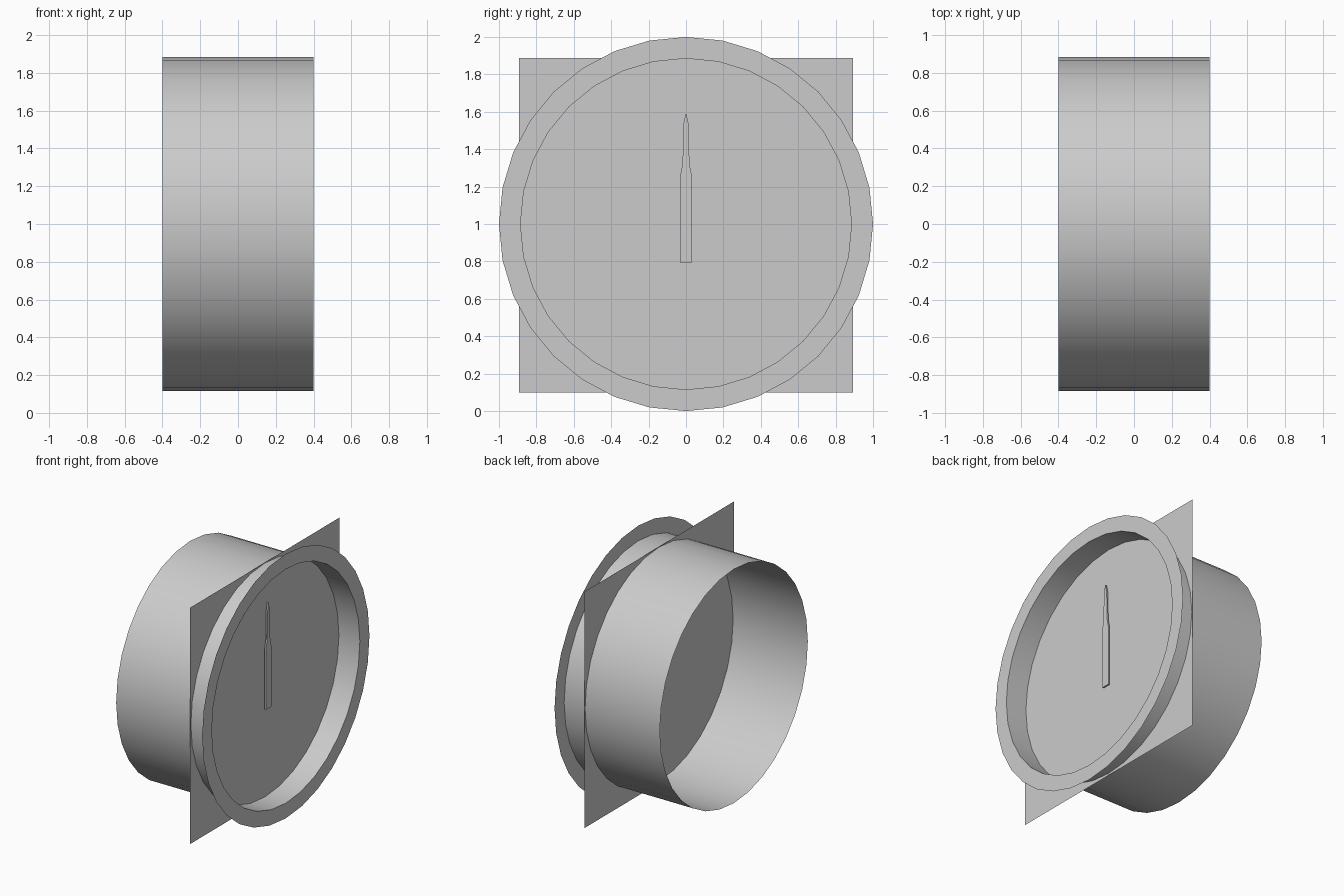
import bpy, bmesh, math

if "Cube" in bpy.data.objects:
    bpy.data.objects.remove(bpy.data.objects["Cube"])

SIDES = 32
TUBE_R, RIM_R = 0.885, 1.0
CENTRE_Z = 1.0

grey = bpy.data.materials.new("light_grey")
grey.diffuse_color = (0.6, 0.6, 0.6, 1)
grey.use_nodes = True
grey.node_tree.nodes["Principled BSDF"].inputs["Base Color"].default_value = grey.diffuse_color


def add_object(name, bm):
    mesh = bpy.data.meshes.new(name)
    bm.to_mesh(mesh)
    bm.free()
    mesh.materials.append(grey)
    obj = bpy.data.objects.new(name, mesh)
    bpy.context.collection.objects.link(obj)
    return obj


def circle(bm, x, radius):
    angles = [2 * math.pi * i / SIDES for i in range(SIDES)]
    return [bm.verts.new((x, radius * math.cos(a), CENTRE_Z + radius * math.sin(a)))
            for a in angles]


def band(name, start, end, smooth):
    """Strip of quads joining two circles, each given as (x, radius)."""
    bm = bmesh.new()
    a, b = circle(bm, *start), circle(bm, *end)
    for i in range(SIDES):
        j = (i + 1) % SIDES
        bm.faces.new((a[i], a[j], b[j], b[i])).smooth = smooth
    return add_object(name, bm)


def flat_shape(name, x, outline, depth=0):
    """Flat (y, z) outline facing +x, optionally with a thickness."""
    bm = bmesh.new()
    face = bm.faces.new([bm.verts.new((x, y, z)) for y, z in outline])
    if depth:
        new = bmesh.ops.extrude_face_region(bm, geom=[face])["geom"]
        verts = [v for v in new if isinstance(v, bmesh.types.BMVert)]
        bmesh.ops.translate(bm, verts=verts, vec=(depth, 0, 0))
        bmesh.ops.recalc_face_normals(bm, faces=bm.faces)
    return add_object(name, bm)


# Open housing tube and its flat front rim
band("housing_tube", (-0.4, TUBE_R), (0.4, TUBE_R), True)
band("front_rim", (0.4, TUBE_R), (0.4, RIM_R), False)

# Square mounting plate, which is also the dial inside the tube
h = 0.894
flat_shape("dial_plate", 0.225,
           [(-h, 0.1), (h, 0.1), (h, 1.888), (-h, 1.888)])

# Pointer with a stepped, tapering tip
half = [(0.032, 0.795), (0.032, 1.255), (0.018, 1.32), (0.015, 1.53)]
pointer = half + [(0, 1.595)] + [(-y, z) for y, z in reversed(half)]
flat_shape("pointer", 0.245, pointer, 0.012)
